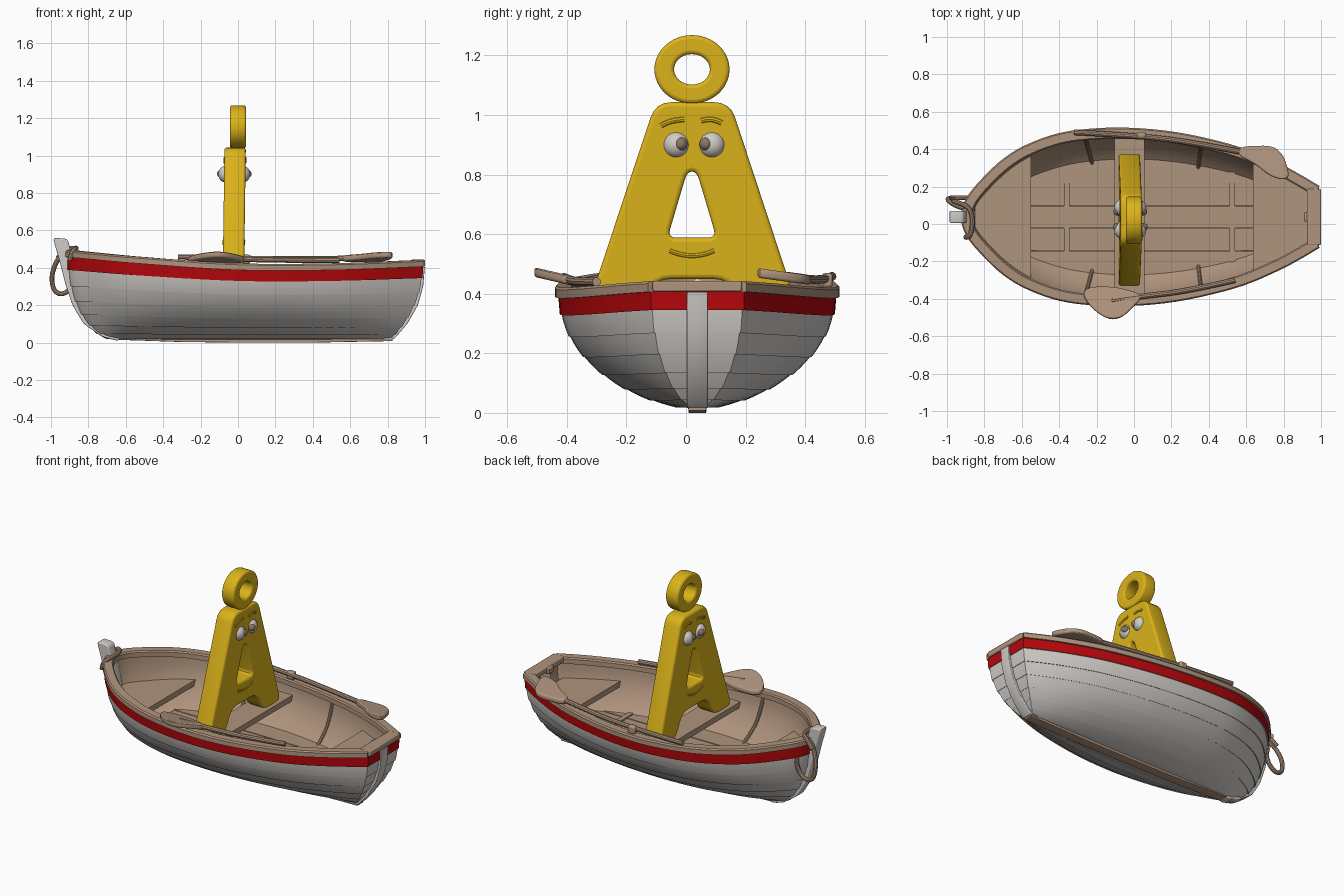
import bpy, bmesh, math
from mathutils import Vector

if "Cube" in bpy.data.objects:
    bpy.data.objects.remove(bpy.data.objects["Cube"])

def material(name, rgb):
    m = bpy.data.materials.new(name)
    m.diffuse_color = (*rgb, 1)
    m.use_nodes = True
    m.node_tree.nodes["Principled BSDF"].inputs["Base Color"].default_value = m.diffuse_color
    return m

WHITE = material("weathered white", (0.63, 0.60, 0.57))
RED = material("red stripe", (0.47, 0.002, 0.003))
TAN = material("tan wood", (0.43, 0.295, 0.205))
YELLOW = material("yellow", (0.71, 0.45, 0.01))
BROWN = material("pupil brown", (0.26, 0.185, 0.125))

CY = 0.038                  # centre line of the boat
L = 1.895                   # rim length
Q = math.sqrt(L)            # stations are spaced by the square root of the distance from the bow
WIDTH = [(0, 0), (.26, .15), (.35, .21), (.47, .30), (.57, .365), (.72, .435), (.85, .46), (.96, .46),
         (1.06, .44), (1.15, .40), (1.23, .345), (1.31, .255), (1.36, .18), (1.378, .15)]
SHEER = [(0, .46), (.2, .425), (.48, .39), (.75, .39), (1, .408)]

def interp(tab, x):
    x = min(max(x, tab[0][0]), tab[-1][0])
    i = max(k for k in range(len(tab) - 1) if tab[k][0] <= x)
    def slope(k):
        a, b = tab[max(k - 1, 0)], tab[min(k + 1, len(tab) - 1)]
        return (b[1] - a[1]) / (b[0] - a[0])
    (x0, y0), (x1, y1) = tab[i], tab[i + 1]
    h = x1 - x0
    t = (x - x0) / h
    return (y0 * (1 + 2 * t) * (1 - t) ** 2 + slope(i) * h * t * (1 - t) ** 2
            + y1 * t * t * (3 - 2 * t) + slope(i + 1) * h * t * t * (t - 1))

def section(q, th, off=0.0):
    """Point on the hull: q runs bow to stern, th runs keel to rim, off is outward."""
    s = q * q / L
    xr, xk = -0.91 + q * q, -0.65 + 1.45 * s
    sn, cs = math.sin(th), math.cos(th)
    zr = interp(SHEER, s)
    return Vector((xk + (xr - xk) * sn ** (1 + 0.7 * s) + off * (2 * s - 1),
                   max(0, interp(WIDTH, q) * sn ** 1.15 + off * sn),
                   0.015 + (zr - 0.015) * (1 - cs) - off * cs))

def half_width(x, z):
    lo, hi = 0, Q
    for _ in range(30):
        q = (lo + hi) / 2
        th = math.acos(1 - (z - .015) / (interp(SHEER, q * q / L) - .015))
        if section(q, th).x < x: lo = q
        else: hi = q
    return section(q, th, -.02).y

def finish(name, bm, mats, bevel=0):
    bmesh.ops.recalc_face_normals(bm, faces=bm.faces[:])
    me = bpy.data.meshes.new(name)
    bm.to_mesh(me); bm.free()
    ob = bpy.data.objects.new(name, me)
    bpy.context.collection.objects.link(ob)
    for m in mats: me.materials.append(m)
    if bevel:
        b = ob.modifiers.new("bevel", 'BEVEL')
        b.width, b.segments = bevel, 2
    return ob

def loft(name, rings, mat, bevel=0):
    bm = bmesh.new()
    vs = [[bm.verts.new(p) for p in r] for r in rings]
    n = len(rings[0])
    for a, b in zip(vs, vs[1:]):
        for j in range(n):
            bm.faces.new((a[j], a[(j + 1) % n], b[(j + 1) % n], b[j]))
    bm.faces.new(vs[0]); bm.faces.new(vs[-1])
    return finish(name, bm, [mat], bevel)

def box(name, c, size, mat, bevel=0.006):
    x, y, z = (v / 2 for v in size)
    rings = [[Vector(c) + Vector(p) for p in ((sx, -y, -z), (sx, y, -z), (sx, y, z), (sx, -y, z))] for sx in (-x, x)]
    return loft(name, rings, mat, bevel)

def curve_mesh(name, cu, mat):
    tmp = bpy.data.objects.new(name + "_curve", cu)
    bpy.context.collection.objects.link(tmp)
    me = bpy.data.meshes.new_from_object(tmp.evaluated_get(bpy.context.evaluated_depsgraph_get()))
    bpy.data.objects.remove(tmp)
    me.materials.clear(); me.materials.append(mat)
    ob = bpy.data.objects.new(name, me)
    bpy.context.collection.objects.link(ob)
    return ob

def tube(name, pts, r, mat, cyclic=False):
    cu = bpy.data.curves.new(name, 'CURVE')
    cu.dimensions, cu.bevel_depth, cu.bevel_resolution, cu.use_fill_caps = '3D', r, 3, True
    sp = cu.splines.new('NURBS')
    sp.points.add(len(pts) - 1)
    for p, c in zip(sp.points, pts): p.co = (*c, 1)
    sp.order_u, sp.use_endpoint_u, sp.use_cyclic_u, sp.resolution_u = 3, not cyclic, cyclic, 6
    return curve_mesh(name, cu, mat)

def rounded(pts, r):
    out = []
    for i, p in enumerate(pts):
        p, a, b = Vector(p), Vector(pts[i - 1]), Vector(pts[(i + 1) % len(pts)])
        a = p + (a - p).normalized() * min(r, (a - p).length * .48)
        b = p + (b - p).normalized() * min(r, (b - p).length * .48)
        out += [a * (1 - t) ** 2 + p * 2 * t * (1 - t) + b * t * t for t in (0, .25, .5, .75, 1)]
    return out

def plate(name, loops, half, bevel, mat, place):
    """Flat outline (with holes) given thickness and soft edges; place maps local to world."""
    cu = bpy.data.curves.new(name, 'CURVE')
    cu.dimensions, cu.fill_mode = '2D', 'BOTH'
    cu.extrude, cu.bevel_depth, cu.offset, cu.bevel_resolution = half - bevel, bevel, -bevel, 2
    for pts in loops:
        sp = cu.splines.new('POLY')
        sp.points.add(len(pts) - 1)
        for p, c in zip(sp.points, pts): p.co = (c[0], c[1], 0, 1)
        sp.use_cyclic_u = True
    ob = curve_mesh(name, cu, mat)
    for v in ob.data.vertices: v.co = place(*v.co)
    return ob

# Hull: overlapping planks outside, smooth shell inside, red top plank
N, K = 44, 7
RED_TH = math.acos(0.158)
prof = []
for k in range(K):
    for m in range(4):
        prof.append((RED_TH * (k + m / 3) / K - (1e-3 if m == 3 else 0), .004 * (1 - m / 3) if k else 0, 0))
prof += [(RED_TH, .006, 1), (math.pi / 2, .004, 1)]
inner = [(math.pi / 2 * k / 14, -.022, 2) for k in range(15)]
bm = bmesh.new()
for line in (prof, inner):
    sides = []
    for sg in (1, -1):
        g = []
        for i in range(N + 1):
            pts = [section(Q * i / N, th, off) for th, off, _ in line]
            g.append([bm.verts.new((p.x, CY + sg * p.y, p.z)) for p in pts])
        sides.append(g)
        for a, b in zip(g, g[1:]):
            for j in range(len(line) - 1):
                f = bm.faces.new((a[j], a[j + 1], b[j + 1], b[j]))
                f.material_index = line[j][2]
    for j in range(len(line) - 1):      # transom
        l, r = sides[0][-1], sides[1][-1]
        bm.faces.new((l[j], l[j + 1], r[j + 1], r[j])).material_index = line[j][2]
bmesh.ops.remove_doubles(bm, verts=bm.verts[:], dist=1e-5)
finish("hull", bm, [WHITE, RED, TAN])

# Gunwale around the rim
half = [section(Q * i / N, math.pi / 2) for i in range(N + 1)]
line = [Vector((p.x, CY - p.y, p.z)) for p in reversed(half)] + [Vector((p.x, CY + p.y, p.z)) for p in half[1:]]
rings = []
for i, p in enumerate(line):
    t = line[min(i + 1, len(line) - 1)] - line[max(i - 1, 0)]
    n = Vector((-t.y, t.x, 0)).normalized()
    rings.append([p + n * o + Vector((0, 0, h)) for o, h in ((.015, -.002), (.015, .026), (.008, .034), (-.038, .034), (-.045, .026), (-.045, -.004))])
loft("gunwale", rings, TAN)
box("stern_rim", (.962, CY, .425), (.076, .30, .036), TAN)
box("stern_notch_block", (.925, CY, .418), (.03, .05, .04), TAN)

# Stem, keel and stern post
def upright(x, y, z): return (x, CY + z, y)
plate("stem_post", [rounded([(-.99, .56), (-.91, .555), (-.87, .38), (-.84, .25), (-.75, .09), (-.62, .03), (-.64, .008),
      (-.725, .03), (-.825, .10), (-.885, .20), (-.922, .31), (-.955, .44)], .02)], .032, .006, WHITE, upright)
plate("stern_post", [[(.78, .018), (.83, .018), (.845, .03), (.905, .10), (.962, .20), (.99, .30), (.999, .405), (.95, .405), (.90, .2), (.78, .04)]],
      .035, .004, WHITE, upright)
plate("keel", [[(-.68, .016), (-.3, .003), (0, 0), (.4, 0), (.825, .008), (.825, .03), (-.68, .035)]], .03, .003, TAN, upright)

# Seats and floor planks, trimmed to the hull
def deck(name, x0, x1, z, t, ya=-1, yb=1):
    rings = []
    for i in range(13):
        x = x0 + (x1 - x0) * i / 12
        w = half_width(x, z - t / 2)
        lo, hi = min(max(ya, -w), w), max(min(yb, w), -w)
        rings.append([(x, CY + lo, z - t), (x, CY + hi, z - t), (x, CY + hi, z), (x, CY + lo, z)])
    loft(name, rings, TAN)

deck("middle_seat", -.105, .055, .325, .035)
deck("bow_seat", -.85, -.55, .30, .035)
deck("stern_seat", .635, .93, .31, .035)
for k, (a, b) in enumerate([(-.36, -.182), (-.18, -.061), (-.059, .059), (.061, .18), (.182, .36)]):
    deck("floor_plank_%d" % k, -.6, .8, .15 if k % 2 else .153, .02, a, b)
for k, x in enumerate((-.36, .525)):
    deck("floor_batten_%d" % k, x - .015, x + .015, .16, .02, -.24, .24)

# Ribs inside
for k, q in enumerate((.80, 1.13)):
    for sg in (1, -1):
        pts = [section(q, math.radians(a), -.022) for a in (40, 55, 70, 88)]
        tube("rib_%d_%s" % (k, "left" if sg > 0 else "right"), [(p.x, CY + sg * p.y, p.z) for p in pts], .010, TAN)

# Oars and oarlock
plate("near_oar_blade", [rounded([(.04, -.40), (-.06, -.50), (-.13, -.515), (-.22, -.46), (-.28, -.375), (-.24, -.335), (-.1, -.335), (.03, -.37)], .05)],
      .016, .010, TAN, lambda x, y, z: (x, y, .452 + z - .23 * (y + .42)))
tube("near_oar_shaft", [(-.12, -.41, .455), (.02, -.388, .445), (.28, -.36, .44), (.54, -.30, .44)], .015, TAN)
plate("far_oar_blade", [rounded([(.55, .37), (.57, .415), (.74, .42), (.80, .37), (.835, .25), (.79, .235), (.72, .26), (.65, .32)], .05)],
      .016, .010, TAN, lambda x, y, z: (x, y, .456 + z - .14 * (y - .34)))
tube("far_oar_shaft", [(-.32, .49, .458), (.04, .472, .45), (.35, .43, .446), (.64, .372, .452)], .015, TAN)
box("far_oarlock", (.04, .475, .445), (.05, .035, .05), TAN, .01)

# Rope at the bow
tube("rope_loop", [(-.90, .08, .49), (-.96, .10, .46), (-1.0, .13, .36), (-.985, .14, .27), (-.93, .14, .255),
                   (-.875, .14, .31), (-.865, .14, .39), (-.88, .12, .47)], .013, TAN, True)
tube("rope_wrap", [(-.965, .12, .45), (-.92, .11, .50), (-.875, .08, .505), (-.862, .02, .505), (-.87, -.05, .50), (-.89, -.075, .485), (-.90, -.07, .44)], .013, TAN)

# Yellow triangular frame figure standing on the middle seat
FX, FY, T = -.02, .02, .057
def stand(x, y, z): return (FX + z + (y - .7) * .014, FY + x, y)
outer = rounded([(-.362, .32), (-.122, 1.043), (.128, 1.043), (.366, .32), (.19, .32), (.125, .45), (-.125, .45), (-.185, .32)], .055)
hole = rounded([(-.082, .588), (-.016, .81), (.016, .81), (.082, .588)], .03)
plate("figure_body", [outer, hole], T, .014, YELLOW, stand)

# Hanging ring on top
def ellipse(a, b): return [(a * math.cos(math.tau * k / 48), b * math.sin(math.tau * k / 48)) for k in range(48)]
plate("top_ring", [ellipse(.126, .115), ellipse(.06, .051)], .043, .013, YELLOW, lambda x, y, z: (z, FY + x, 1.153 + y))

# Face on both sides
def ball(name, c, r, mat):
    bm = bmesh.new()
    bmesh.ops.create_uvsphere(bm, u_segments=24, v_segments=14, radius=r)
    bmesh.ops.translate(bm, verts=bm.verts[:], vec=c)
    finish(name, bm, [mat])

for side, sg in (("front", 1), ("back", -1)):
    def on_face(y, z, depth=.006): return (FX + sg * (T - depth) + (z - .7) * .014, y, z)
    for k, (y, look) in enumerate(((-.033, .018), (.087, -.024))):
        eye = Vector((FX + sg * .040, y, .9))
        ball("%s_eye_%d" % (side, k), eye, .046, WHITE)
        ball("%s_pupil_%d" % (side, k), eye + Vector((sg, look / .034, .08)).normalized() * .0345, .022, BROWN)
    tube(side + "_brow_0", [on_face(-.085, .963), on_face(-.055, .983), on_face(-.005, .985)], .011, YELLOW)
    tube(side + "_brow_1", [on_face(.05, .98), on_face(.085, .993), on_face(.12, .973)], .011, YELLOW)
    tube(side + "_smile", [on_face(-.055, .545), on_face(.02, .51), on_face(.095, .545)], .010, YELLOW)

# Smooth shading with crisp edges
bpy.ops.object.select_all(action='SELECT')
bpy.context.view_layer.objects.active = bpy.data.objects["hull"]
bpy.ops.object.shade_smooth_by_angle(angle=math.radians(32))
